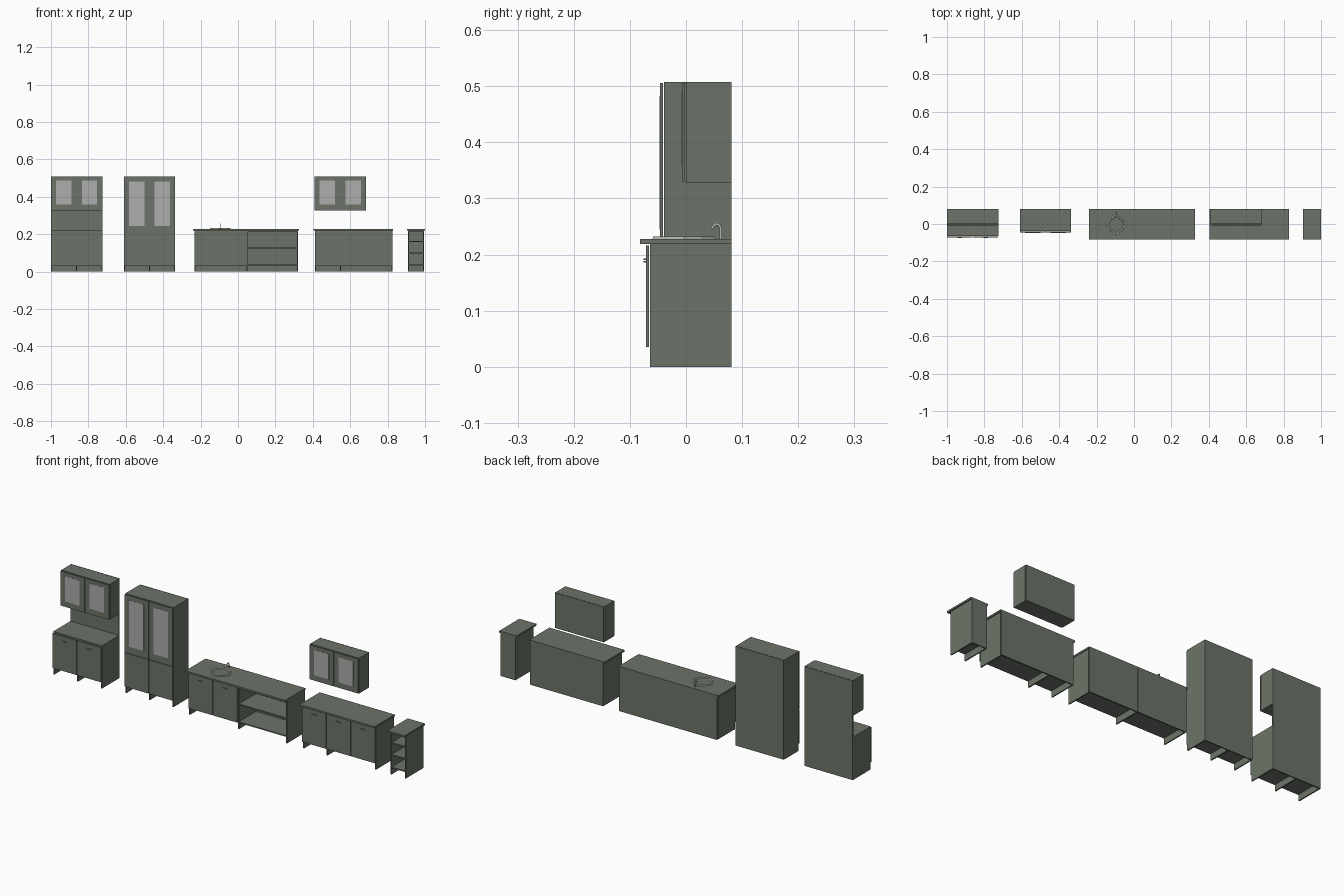
import bpy, bmesh, math

if "Cube" in bpy.data.objects:
    bpy.data.objects.remove(bpy.data.objects["Cube"])


def mat(name, rgb):
    m = bpy.data.materials.new(name)
    m.diffuse_color = (*rgb, 1)
    m.use_nodes = True
    m.node_tree.nodes["Principled BSDF"].inputs["Base Color"].default_value = m.diffuse_color
    return m


GREEN = mat("sage green paint", (0.15, 0.175, 0.14))
GLASS = mat("pale grey glass", (0.42, 0.42, 0.42))
STEEL = mat("sink steel", (0.5, 0.5, 0.48))

T = 0.006                      # board thickness
BACK0, BACK1 = 0.075, 0.081    # back panel
BODY = 0.0745                  # rear edge of the carcass boards


def finish(bm, name, m):
    me = bpy.data.meshes.new(name)
    bm.to_mesh(me)
    bm.free()
    me.materials.append(m)
    ob = bpy.data.objects.new(name, me)
    bpy.context.collection.objects.link(ob)
    return ob


def box(name, x0, x1, y0, y1, z0, z1, m=GREEN):
    bm = bmesh.new()
    bmesh.ops.create_cube(bm, size=1)
    for v in bm.verts:
        v.co = (x1 if v.co.x > 0 else x0,
                y1 if v.co.y > 0 else y0,
                z1 if v.co.z > 0 else z0)
    return finish(bm, name, m)


def carcass(name, xs, yf, z0, z1, zb, shelves=()):
    """Uprights at xs, with bottom, top and shelf boards between them."""
    last = len(xs) - 1
    for i, x in enumerate(xs):
        a = x if i == 0 else x - T if i == last else x - T / 2
        box(name + "_upright", a, a + T, yf, BODY, z0, z1)
    for a, b in zip(xs, xs[1:]):
        for z in (zb, z1 - T, *shelves):
            box(name + "_board", a + T / 2, b - T / 2, yf + 0.0005, BODY, z, z + T)


def back(name, xs, z0, z1):
    for a, b in zip(xs, xs[1:]):
        box(name + "_back", a + 0.0005, b - 0.0005, BACK0, BACK1, z0, z1)


def doors(name, xs, yf, z0, z1, glass=None, handle=False):
    """One flat door per bay; optional glass pane (z range) and bar handle."""
    for a, b in zip(xs, xs[1:]):
        box(name + "_door", a + 0.001, b - 0.001, yf - 0.007, yf - 0.002, z0, z1)
        if glass:
            mid, half = (a + b) / 2, 0.041
            box(name + "_glass", mid - half, mid + half, yf - 0.0078, yf - 0.0065,
                glass[0], glass[1], GLASS)
        if handle:
            mid = (a + b) / 2
            box(name + "_handle", mid - 0.012, mid + 0.012, yf - 0.0115, yf - 0.0065,
                z1 - 0.026, z1 - 0.023)


FRONT = -0.064

# hutch: base cabinet, tall back and glazed top cabinet
hx = (-1.0, -0.8625, -0.725)
carcass("hutch_base", hx, FRONT, 0, 0.213, 0.032)
box("hutch_worktop", hx[0], hx[2], FRONT, BODY, 0.213, 0.219)
doors("hutch_base", hx, FRONT, 0.035, 0.212, handle=True)
back("hutch", (hx[0], hx[2]), 0, 0.508)
carcass("hutch_top", hx, 0.0, 0.328, 0.508, 0.328)
doors("hutch_top", hx, 0.0, 0.330, 0.506, glass=(0.358, 0.487))

# tall glazed cupboard
tx = (-0.61, -0.4735, -0.337)
carcass("tall_cupboard", tx, -0.039, 0, 0.508, 0.032, shelves=(0.21,))
back("tall_cupboard", (tx[0], tx[2]), 0, 0.508)
doors("tall_lower", tx, -0.039, 0.035, 0.208)
doors("tall_upper", tx, -0.039, 0.210, 0.506, glass=(0.245, 0.483))

# sink unit: two doors on the left, open shelving on the right
sx = (-0.232, 0.047, 0.322)
carcass("sink_unit", sx, FRONT, 0, 0.219, 0.032)
box("sink_unit_shelf", sx[1], sx[2] - T, FRONT + 0.001, BODY, 0.123, 0.129)
back("sink_unit", sx, 0, 0.219)
doors("sink_unit", (-0.232, -0.0935, 0.045), FRONT, 0.035, 0.216, handle=True)
box("sink_unit_worktop", -0.24, 0.325, -0.082, 0.081, 0.219, 0.228)

# sink rim: eight-sided diamond ring on the worktop
SX = -0.095
bm = bmesh.new()
rings = []
for scale, z in ((1.0, 0.228), (0.97, 0.232), (0.84, 0.232), (0.78, 0.2283)):
    ring = []
    for i in range(8):
        r = (0.056 if i % 2 == 0 else 0.045) * scale
        a = i * math.pi / 4
        ring.append(bm.verts.new((SX + r * math.cos(a), -0.004 + r * math.sin(a), z)))
    rings.append(ring)
for lo, hi in zip(rings, rings[1:]):
    for i in range(8):
        j = (i + 1) % 8
        bm.faces.new((lo[i], lo[j], hi[j], hi[i]))
finish(bm, "sink_rim", STEEL)

# tap: bent tube
cu = bpy.data.curves.new("tap", "CURVE")
cu.dimensions = "3D"
cu.bevel_depth = 0.0025
cu.bevel_resolution = 1
cu.use_fill_caps = True
sp = cu.splines.new("POLY")
pts = [(0.062, 0.227), (0.062, 0.247), (0.058, 0.254), (0.051, 0.254), (0.046, 0.246)]
sp.points.add(len(pts) - 1)
for p, (y, z) in zip(sp.points, pts):
    p.co = (SX, y, z, 1)
cu.materials.append(STEEL)
bpy.context.collection.objects.link(bpy.data.objects.new("tap", cu))

# three-door base unit
dx = (0.412, 0.549, 0.825)
carcass("base_unit", dx, FRONT, 0, 0.219, 0.032)
back("base_unit", dx, 0, 0.219)
doors("base_unit", (0.412, 0.549, 0.687, 0.825), FRONT, 0.035, 0.216, handle=True)
box("base_unit_worktop", 0.405, 0.83, -0.082, 0.081, 0.219, 0.228)

# glazed wall cabinet above it
wx = (0.408, 0.5465, 0.685)
carcass("wall_cabinet", wx, 0.0, 0.328, 0.508, 0.328)
back("wall_cabinet", (wx[0], wx[2]), 0.328, 0.508)
doors("wall_cabinet", wx, 0.0, 0.330, 0.506, glass=(0.358, 0.487))

# narrow open shelf unit
ox = (0.908, 0.994)
carcass("open_shelf", ox, FRONT, 0, 0.219, 0.032, shelves=(0.096, 0.157))
back("open_shelf", ox, 0, 0.219)
box("open_shelf_worktop", 0.903, 1.0, -0.082, 0.081, 0.219, 0.228)
